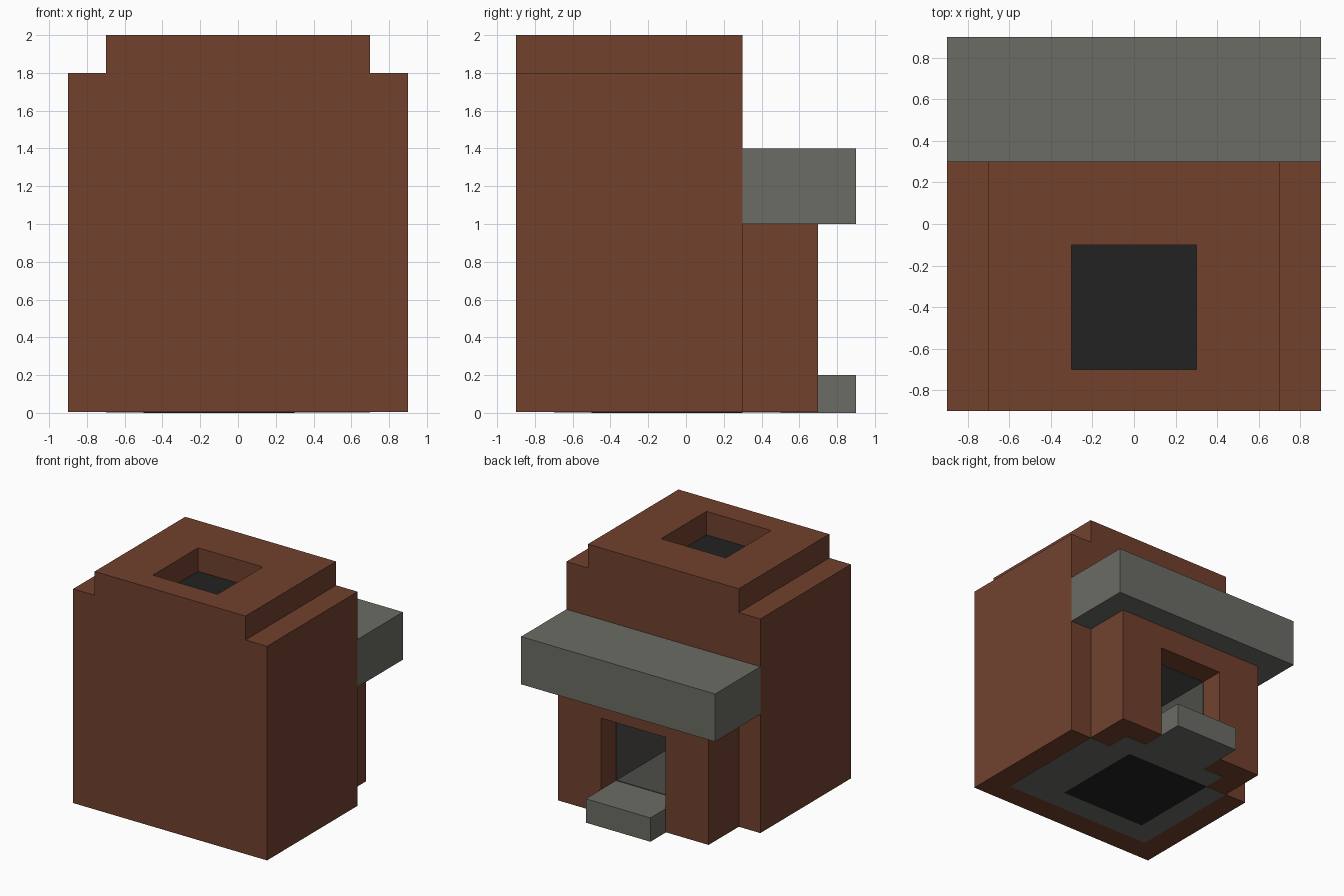
import bpy, bmesh

cube = bpy.data.objects.get("Cube")
if cube:
    bpy.data.objects.remove(cube, do_unlink=True)


def material(name, r, g, b):
    mat = bpy.data.materials.new(name)
    mat.use_nodes = True
    mat.diffuse_color = (r, g, b, 1)
    node = next(n for n in mat.node_tree.nodes if n.type == "BSDF_PRINCIPLED")
    node.inputs["Base Color"].default_value = (r, g, b, 1)
    node.inputs["Roughness"].default_value = 0.9
    return mat


BRICK = material("red brown brick", 0.165, 0.053, 0.027)
STONE = material("grey stone", 0.15, 0.15, 0.13)
LINING = material("dark grey stone", 0.075, 0.073, 0.064)
SOOT = material("black soot", 0.016, 0.016, 0.016)


def finish(name, bm, mat):
    bmesh.ops.recalc_face_normals(bm, faces=bm.faces)
    mesh = bpy.data.meshes.new(name)
    bm.to_mesh(mesh)
    bm.free()
    mesh.materials.append(mat)
    obj = bpy.data.objects.new(name, mesh)
    bpy.context.collection.objects.link(obj)
    return obj


def prism(name, outline, axis, low, high, mat):
    """Extrude a flat outline along y or z."""
    bm = bmesh.new()
    place = (lambda a, b: (a, low, b)) if axis == "y" else (lambda a, b: (a, b, low))
    face = bm.faces.new([bm.verts.new(place(a, b)) for a, b in outline])
    moved = bmesh.ops.extrude_face_region(bm, geom=[face])["geom"]
    shift = (0, high - low, 0) if axis == "y" else (0, 0, high - low)
    bmesh.ops.translate(bm, vec=shift,
                        verts=[v for v in moved if isinstance(v, bmesh.types.BMVert)])
    return finish(name, bm, mat)


def box(name, x, y, z, mat):
    outline = [(x[0], y[0]), (x[1], y[0]), (x[1], y[1]), (x[0], y[1])]
    return prism(name, outline, "z", z[0], z[1], mat)


def mirrored(half):
    """Complete a symmetric outline from its +x half."""
    return half + [(-a, b) for a, b in reversed(half)]


def cut(obj, cutter):
    cutter.hide_render = True
    mod = obj.modifiers.new("cut", "BOOLEAN")
    mod.operation = "DIFFERENCE"
    mod.solver = "EXACT"
    mod.object = cutter
    bpy.context.view_layer.objects.active = obj
    bpy.ops.object.modifier_apply(modifier=mod.name)
    bpy.data.objects.remove(cutter, do_unlink=True)


SOLE = 0.004   # brick underside, just above the base plates
DOOR = (-0.3, 0.3)
T = 0.005      # lining thickness

# Stepped brick chimney body, with flue and firebox hollowed out
body = prism("chimney_body", mirrored([(0.9, SOLE), (0.9, 1.8), (0.7, 1.8), (0.7, 2)]),
             "y", -0.9, 0.3, BRICK)
cut(body, box("flue_cutter", DOOR, (-0.7, -0.1), (1.8, 2.2), BRICK))
cut(body, box("firebox_cutter", DOOR, (-0.5, 0.5), (0.2, 0.8), BRICK))
box("flue_soot", DOOR, (-0.7, -0.1), (1.795, 1.803), SOOT)

# Projecting brick surround of the fireplace opening
for side, x in (("left", (0.3, 0.7)), ("right", (-0.7, -0.3))):
    box(side + "_pier", x, (0.3, 0.7), (SOLE, 1), BRICK)
box("lintel", DOOR, (0.3, 0.7), (0.8, 1), BRICK)

# Stone mantel and hearth step
box("mantel", (-0.9, 0.9), (0.3, 0.9), (1, 1.4), STONE)
box("hearth_step", DOOR, (0.5, 0.9), (0, 0.2), STONE)

# Dark stone lining of the firebox
depth = (-0.5, 0.5)
box("firebox_floor", DOOR, (0.3, 0.5), (SOLE, 0.2), LINING)
box("firebox_floor_slab", DOOR, depth, (0.2, 0.2 + T), LINING)
box("firebox_ceiling", DOOR, depth, (0.8 - T, 0.8), LINING)
box("firebox_end", DOOR, (-0.5, -0.5 + T), (0.2, 0.8), LINING)
box("firebox_left", (0.3 - T, 0.3), depth, (0.2, 0.8), LINING)
box("firebox_right", (-0.3, -0.3 + T), depth, (0.2, 0.8), LINING)

# Stone and soot layers showing on the underside
prism("stone_base", mirrored([(0.7, -0.7), (0.7, 0.3), (0.5, 0.3), (0.5, 0.5)]),
      "z", 0.002, 0.006, STONE)
box("soot_base", (-0.5, 0.3), (-0.5, 0.3), (0, 0.005), SOOT)
